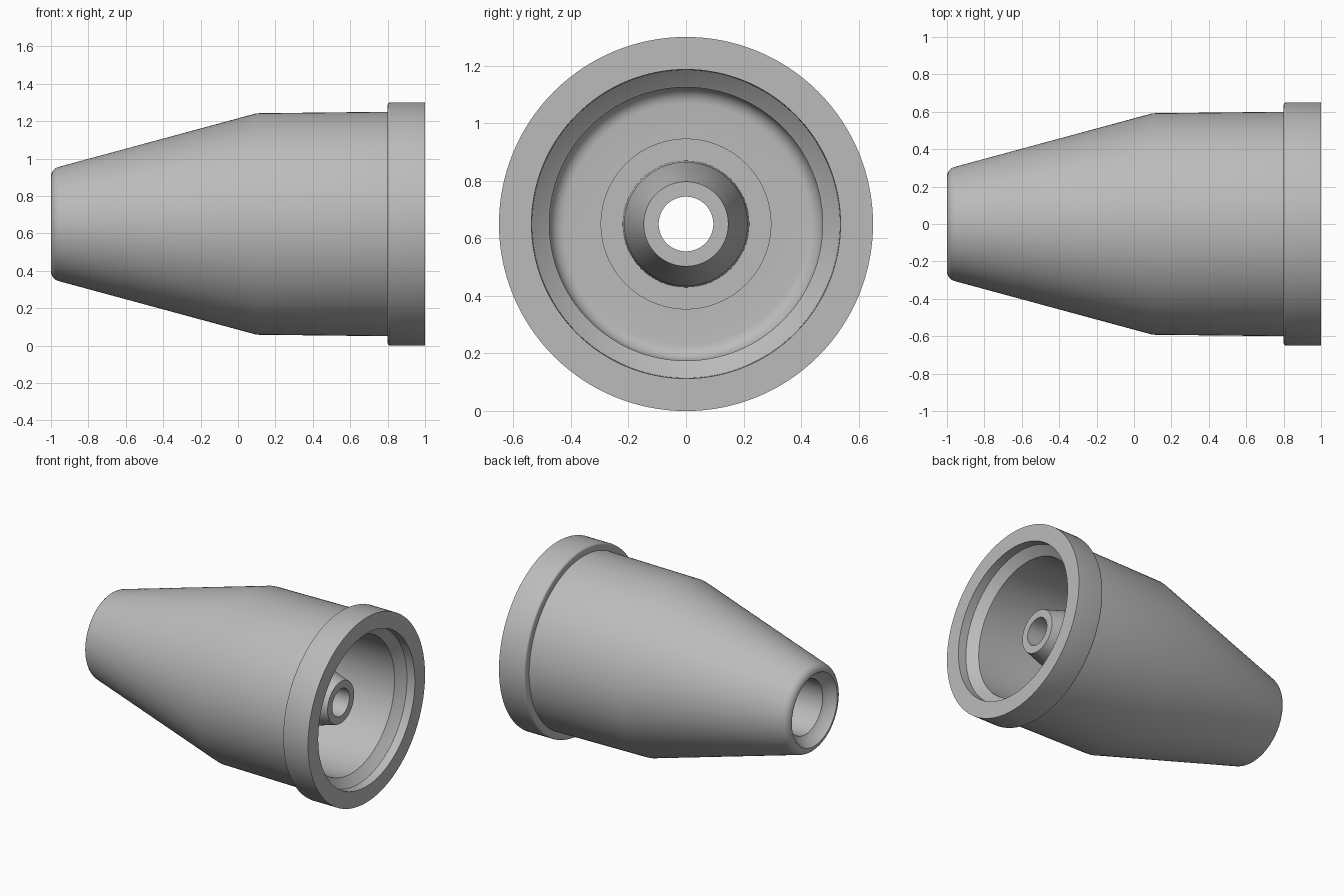
import bpy, bmesh, math
from mathutils import Vector, Matrix

cube = bpy.data.objects.get("Cube")
if cube:
    bpy.data.objects.remove(cube, do_unlink=True)

AXIS_Z = 0.65
SEGMENTS = 128

grey = bpy.data.materials.new("plain grey")
grey.use_nodes = True
colour = (0.5, 0.5, 0.5, 1)
grey.diffuse_color = colour
grey.node_tree.nodes["Principled BSDF"].inputs["Base Color"].default_value = colour


def arc(cx, cr, radius, start, end, steps=6):
    """Profile points along a rounded corner, angles in degrees."""
    angles = [math.radians(start + (end - start) * i / steps) for i in range(steps + 1)]
    return [(cx + radius * math.cos(a), cr + radius * math.sin(a)) for a in angles]


def lathe(name, profile):
    """Turn a closed (x, radius) profile around the long axis."""
    bm = bmesh.new()
    verts = [bm.verts.new((x, 0, r)) for x, r in profile]
    edges = [bm.edges.new((v, verts[(i + 1) % len(verts)])) for i, v in enumerate(verts)]
    bmesh.ops.spin(bm, geom=verts + edges, cent=Vector(), axis=(1, 0, 0),
                   angle=math.tau, steps=SEGMENTS)
    bmesh.ops.remove_doubles(bm, verts=bm.verts, dist=0.0001)
    bmesh.ops.translate(bm, verts=bm.verts, vec=(0, 0, AXIS_Z))
    bmesh.ops.recalc_face_normals(bm, faces=bm.faces)
    mesh = bpy.data.meshes.new(name)
    bm.to_mesh(mesh)
    bm.free()
    mesh.materials.append(grey)
    obj = bpy.data.objects.new(name, mesh)
    bpy.context.collection.objects.link(obj)
    bpy.ops.object.select_all(action="DESELECT")
    obj.select_set(True)
    bpy.context.view_layer.objects.active = obj
    bpy.ops.object.shade_smooth_by_angle(angle=math.radians(25))
    return obj


# Outer skin: rounded nose, cone, nearly straight barrel, flange
outer = arc(-0.945, 0.252, 0.055, 180, 105)
outer += [(0.1, 0.592), (0.8, 0.6)]
outer += arc(0.815, 0.635, 0.015, 180, 90, 4)
outer += [(1, 0.65)]

# Cup behind the flange: rim recess, chamfered seat, wall, rounded floor
cup = [(1, 0.537), (0.94, 0.535), (0.89, 0.482), (0.885, 0.475)]
cup += arc(0.355, 0.42, 0.055, 90, 180)
cup += [(0.3, 0.295), (0.28, 0.295)]

# Central boss with a through bore
boss = [(0.28, 0.22), (0.56, 0.215), (0.8, 0.147), (0.8, 0.095)]

# Hollow nose: bore end, deep socket, stepped mouth
socket = [(0.2, 0.095), (0.2, 0.185), (-0.93, 0.19), (-0.95, 0.22)]

lathe("tapered_housing", outer + cup + boss + socket)
